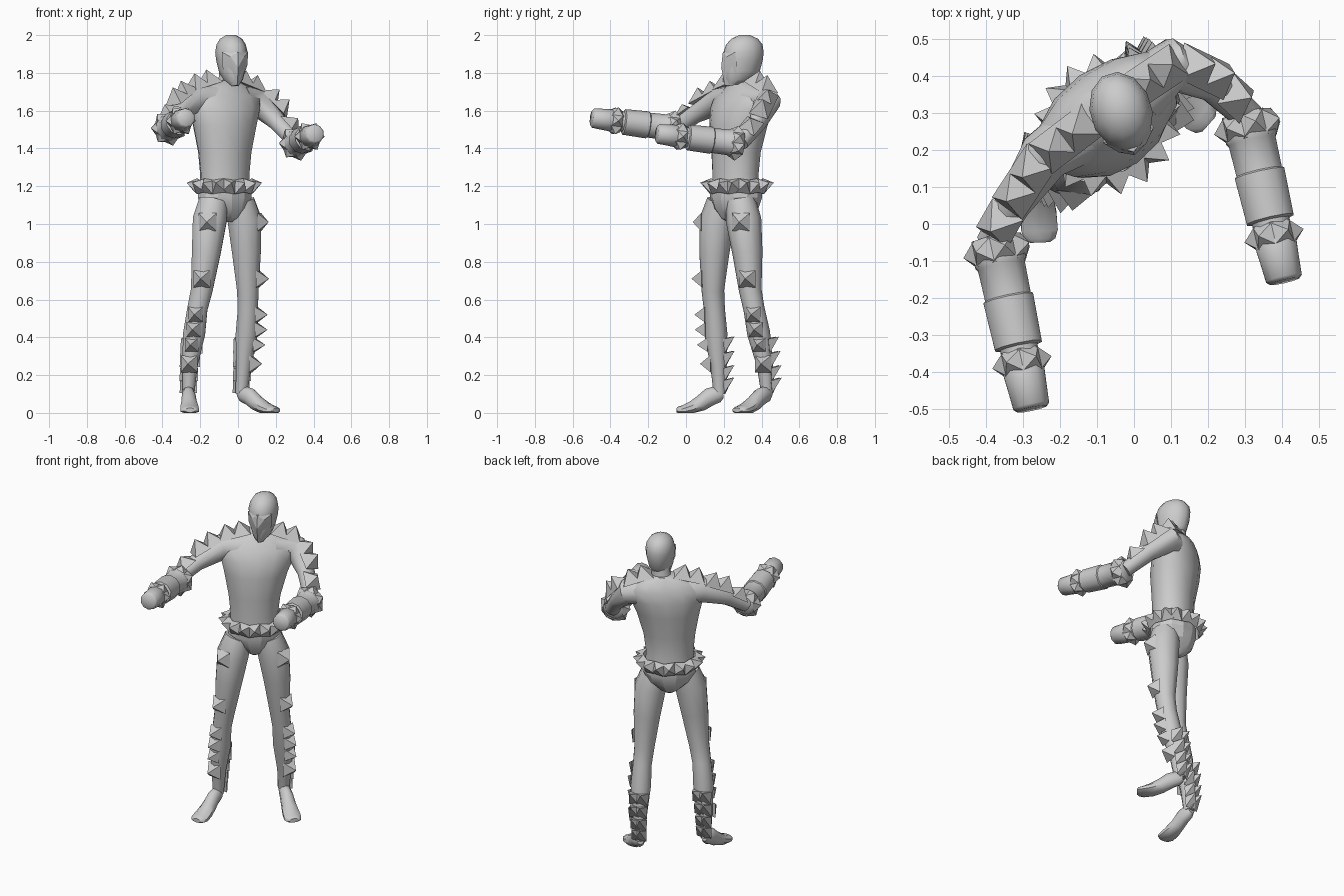
import bpy, bmesh, math
from mathutils import Vector as V

if "Cube" in bpy.data.objects:
    bpy.data.objects.remove(bpy.data.objects["Cube"])

UP = V((0, 0, 1))
A = math.radians(35)                       # body is turned about z
U = V((math.cos(A), math.sin(A), 0))       # body's lateral axis
F = V((math.sin(A), -math.cos(A), 0))      # body's forward axis


def finish(name, bm, smooth=40):
    bmesh.ops.recalc_face_normals(bm, faces=bm.faces)
    me = bpy.data.meshes.new(name)
    bm.to_mesh(me)
    bm.free()
    ob = bpy.data.objects.new(name, me)
    bpy.context.collection.objects.link(ob)
    if smooth:
        bpy.ops.object.select_all(action='DESELECT')
        bpy.context.view_layer.objects.active = ob
        ob.select_set(True)
        bpy.ops.object.shade_smooth_by_angle(angle=math.radians(smooth))
    return ob


def skin(name, rings, n, smooth=40, floor=None):
    """rings: (centre, side axis, other axis, half width, half depth)"""
    bm = bmesh.new()
    loops = []
    for c, s, t, a, b in rings:
        loop = []
        for i in range(n):
            w = 2 * math.pi * (i + 0.5) / n
            p = c + s * a * math.cos(w) + t * b * math.sin(w)
            if floor is not None:
                p.z = max(p.z, floor)
            loop.append(bm.verts.new(p))
        loops.append(loop)
    for p, q in zip(loops, loops[1:]):
        for i in range(n):
            j = (i + 1) % n
            bm.faces.new((p[i], p[j], q[j], q[i]))
    bm.faces.new(loops[0])
    bm.faces.new(loops[-1])
    return finish(name, bm, smooth)


def limb(name, path, n=10, hint=UP, smooth=40, floor=None):
    """path: (x, y, z, half width, half depth) swept along its tangent"""
    pts = [V(p[:3]) for p in path]
    rings = []
    for i, p in enumerate(path):
        t = (pts[min(i + 1, len(pts) - 1)] - pts[max(i - 1, 0)]).normalized()
        s = t.cross(hint).normalized()
        rings.append((pts[i], s, s.cross(t), p[3], p[-1]))
    return skin(name, rings, n, smooth, floor)


def spike(bm, base, d, along, size, height, lean=0.0):
    """four-sided stud standing on a surface"""
    d = d.normalized()
    a = (along - d * along.dot(d)).normalized()
    b = d.cross(a)
    c = [bm.verts.new(base + a * size * i + b * size * j)
         for i, j in ((1, 1), (-1, 1), (-1, -1), (1, -1))]
    tip = bm.verts.new(base + d * height + a * lean)
    bm.faces.new(c)
    for i in range(4):
        bm.faces.new((c[i], c[(i + 1) % 4], tip))


def at_height(path, z):
    """centre and radius of a leg at height z"""
    for p, q in zip(path, path[1:]):
        if p[2] >= z >= q[2]:
            k = (p[2] - z) / (p[2] - q[2])
            return V(p[:3]).lerp(V(q[:3]), k), p[3] + (q[3] - p[3]) * k


# torso
body = [(1.18, .265, .145, .12), (1.26, .262, .138, .117), (1.38, .265, .152, .122),
        (1.52, .278, .185, .138), (1.61, .292, .215, .134), (1.675, .308, .222, .112),
        (1.725, .318, .15, .085), (1.76, .32, .06, .06)]
skin("torso", [(V((-.07, y, z)), U, F, a, b) for z, y, a, b in body], 14)

# briefs
hips = [(1.20, .15, .128), (1.14, .155, .13), (1.08, .125, .115), (1.03, .06, .085), (1.01, .03, .05)]
skin("briefs", [(V((-.07, .265, z)), U, F, a, b) for z, a, b in hips], 12, 25)

# studded belt
bm = bmesh.new()
for i in range(16):
    w = 2 * math.pi * i / 16
    d = U * math.cos(w) + F * math.sin(w)
    spike(bm, V((-.072, .27, 1.2)) + U * math.cos(w) * .152 + F * math.sin(w) * .135,
          d + UP * .15, UP + d.cross(UP) * .15 * (-1) ** i, .037, .058, .01)
finish("belt_studs", bm, 0)

# neck and head
hA = math.radians(17)
HU, HF = V((math.cos(hA), math.sin(hA), 0)), V((math.sin(hA), -math.cos(hA), 0))
HC = V((-.035, .305, 0))
limb("neck", [(-.06, .32, 1.7, .066), (-.05, .32, 1.76, .056), (-.04, .32, 1.84, .058)], 10, F)
skull = [(1.738, .06, .025, .03), (1.765, .025, .052, .078), (1.81, .01, .068, .098),
         (1.87, .002, .08, .106), (1.91, 0, .084, .108), (1.95, -.004, .076, .098),
         (1.98, -.006, .058, .072), (2.0, -.006, .025, .03)]
skin("head", [(HC + HF * o + UP * z, HU, HF, a, b) for z, o, a, b in skull], 12)

# faceted mask
bm = bmesh.new()
for x, f, z in ((0, .115, 1.91), (.072, .068, 1.91), (.07, .06, 1.84), (.05, .055, 1.78),
                (0, .124, 1.83), (0, .105, 1.735), (.02, .065, 1.73), (.038, .105, 1.885)):
    for s in ((1, -1) if x else (1,)):
        bm.verts.new(HC + HU * x * s + HF * f + UP * z)
bmesh.ops.convex_hull(bm, input=bm.verts)
finish("mask", bm, 20)

# arms: shoulder path, elbow, hand end
arms = {
    "right": (-1, [(-.14, .25, 1.65, .09), (-.24, .185, 1.655, .074), (-.325, .055, 1.585, .05),
                   (-.385, -.05, 1.51, .043)], V((-.372, -.05, 1.505)), V((-.276, -.5, 1.562))),
    "left": (1, [(.01, .35, 1.65, .09), (.105, .43, 1.645, .074), (.21, .38, 1.54, .05),
                 (.31, .29, 1.43, .043)], V((.305, .285, 1.425)), V((.407, -.155, 1.478))),
}
for side, (s, path, elbow, hand) in arms.items():
    limb(side + "_upper_arm", path)
    # forearm, bracer and fist as one stepped tube
    prof = [(-.03, .05), (0, .068), (.12, .074), (.14, .068), (.33, .066), (.34, .072), (.62, .068),
            (.63, .054), (.72, .05), (.76, .06), (.86, .056), (.98, .052), (1.0, .042)]
    limb(side + "_forearm", [(*elbow.lerp(hand, t), r) for t, r in prof], 10, UP, 50)
    ax = (hand - elbow).normalized()
    sx = ax.cross(UP).normalized()
    sy = sx.cross(ax)
    bm = bmesh.new()
    for t, r, n, size, h in ((.05, .06, 7, .036, .036), (.72, .046, 6, .033, .036)):
        for i in range(n):
            w = 2 * math.pi * i / n
            d = sx * math.cos(w) + sy * math.sin(w)
            spike(bm, elbow.lerp(hand, t) + d * r, d, ax, size, h)
    finish(side + "_bracer_studs", bm, 0)

    # large studs running from the neck over the shoulder and down the arm
    row = [V((-.065, .315, 1.695)) + U * .06 * s] + [V(p[:3]) for p in path[1:]]
    bm = bmesh.new()
    for p, q, count, r in zip(row, row[1:], (2, 2, 1), (.055, .05, .034)):
        for k in range(count):
            t = (k + .4) / count
            along = (q - p).normalized()
            d = UP + U * s * .45
            d = (d - along * d.dot(along)).normalized()
            spike(bm, p.lerp(q, t) + d * r, d, along, .052, .08 if count > 1 else .06)
    finish(side + "_shoulder_studs", bm, 0)

# legs: path, shin stud direction, calf stud direction, heel, toe
legs = {
    "right": ([(-.13, .19, 1.12, .08), (-.15, .165, 1.02, .094), (-.168, .15, .85, .08),
               (-.192, .142, .65, .06), (-.215, .15, .55, .056), (-.232, .158, .42, .061),
               (-.255, .172, .25, .043), (-.262, .178, .1, .032)],
              V((-.12, -1, 0)), V((-.15, 1, .1)), V((-.264, .195, 0)), V((-.254, -.05, 0))),
    "left": ([(.01, .29, 1.12, .08), (.035, .305, 1.02, .094), (.045, .325, .85, .08),
              (.052, .34, .65, .06), (.052, .36, .55, .056), (.046, .385, .42, .061),
              (.03, .418, .25, .043), (.018, .43, .1, .032)],
             V((1, -.2, 0)), V((-.25, 1, .1)), V((.008, .442, 0)), V((.203, .27, 0))),
}
for side, (path, front, back, heel, toe) in legs.items():
    limb(side + "_leg", path, 10, F)

    # arched foot, heel slightly raised, sole flattened at the toes
    prof = [(0, .105, .022, .025), (.1, .1, .034, .045), (.28, .085, .038, .048), (.48, .05, .043, .042),
            (.68, .026, .05, .034), (.86, .014, .052, .026), (.96, .014, .044, .02), (1, .014, .028, .012)]
    limb(side + "_foot", [(*(heel.lerp(toe, t) + UP * z), a, b) for t, z, a, b in prof],
         10, UP, 40, 0.0)

    # thigh and shin studs
    bm = bmesh.new()
    front = front.normalized()
    for z, size, h in ((1.01, .048, .05), (.71, .045, .06), (.52, .04, .06), (.44, .038, .06),
                       (.36, .036, .06), (.26, .045, .06)):
        c, r = at_height(path, z)
        spike(bm, c + front * r * .85, front, UP, size, h)
    finish(side + "_shin_studs", bm, 0)

    # two columns of upswept calf studs, narrowing to the ankle
    back = back.normalized()
    lat = back.cross(UP).normalized()
    bm = bmesh.new()
    for z in (.35, .275, .2, .135):
        c, r = at_height(path, z)
        for k in (-1, 1):
            spike(bm, c + back * r * .65 + lat * k * r * .4, back + lat * k * .2, UP,
                  .022 + r * .3, .06, .045)
    finish(side + "_calf_studs", bm, 0)
